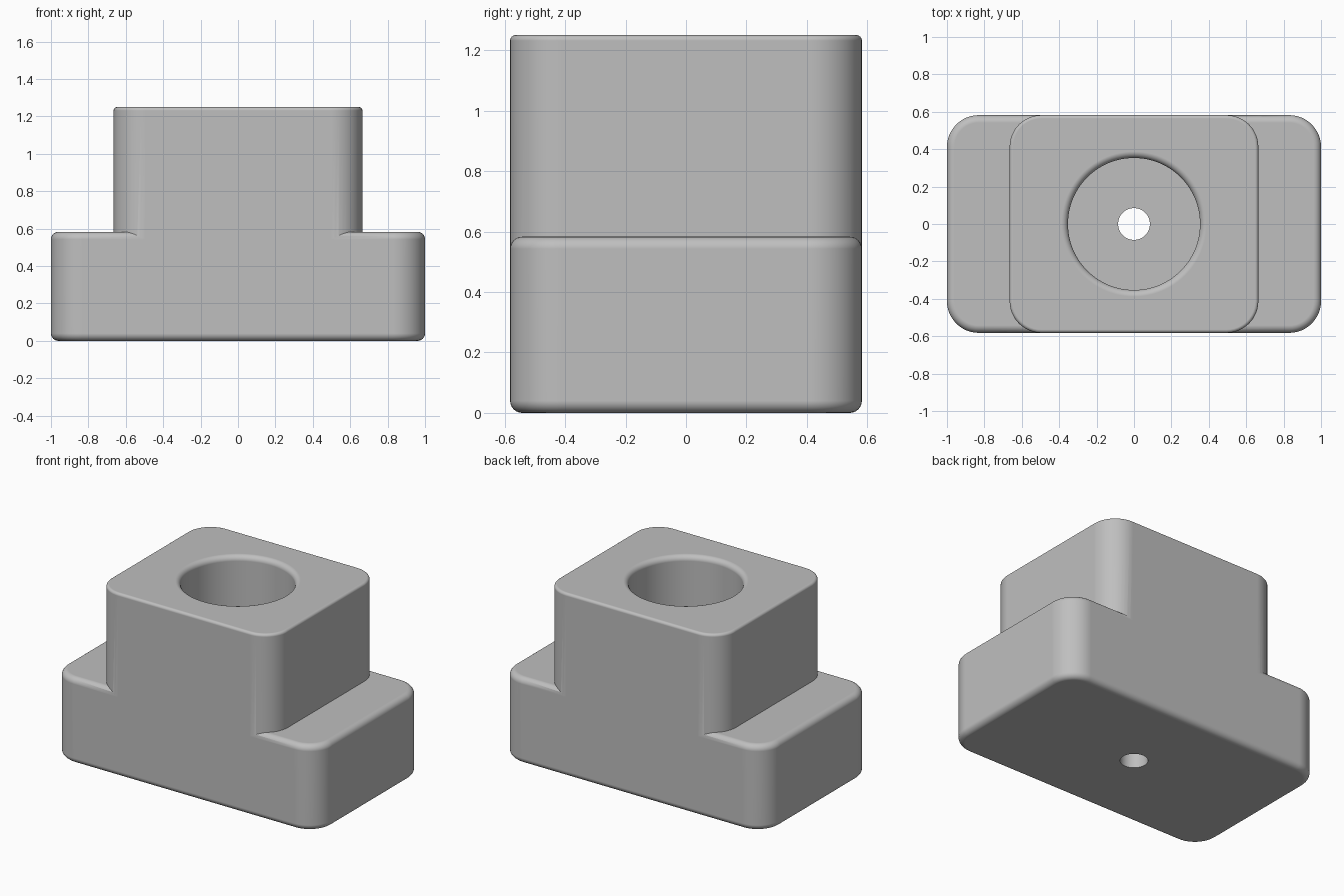
import bpy, bmesh, math
from math import sin, cos, pi, radians

if "Cube" in bpy.data.objects:
    bpy.data.objects.remove(bpy.data.objects["Cube"])

steel = bpy.data.materials.new("plain grey")
steel.diffuse_color = (0.52, 0.52, 0.52, 1)
steel.use_nodes = True
steel.node_tree.nodes["Principled BSDF"].inputs["Base Color"].default_value = steel.diffuse_color

HALF_Y, CORNER = 0.582, 0.17


def loft(name, rings):
    """Skin a stack of equal-length rings and cap both ends."""
    bm = bmesh.new()
    loops = [[bm.verts.new(p) for p in ring] for ring in rings]
    n = len(loops[0])
    for a, b in zip(loops, loops[1:]):
        for i in range(n):
            j = (i + 1) % n
            bm.faces.new((a[i], a[j], b[j], b[i]))
    bm.faces.new(loops[0][::-1])
    bm.faces.new(loops[-1])
    mesh = bpy.data.meshes.new(name)
    bm.to_mesh(mesh)
    bm.free()
    mesh.materials.append(steel)
    obj = bpy.data.objects.new(name, mesh)
    bpy.context.collection.objects.link(obj)
    return obj


def rounded_rect(hx, inset, z, steps=12):
    """Rounded rectangle outline, shrunk by inset."""
    pts = []
    r = CORNER - inset
    for q, (sx, sy) in enumerate(((1, 1), (-1, 1), (-1, -1), (1, -1))):
        for k in range(steps + 1):
            a = (q + k / steps) * pi / 2
            pts.append((sx * (hx - CORNER) + r * cos(a),
                        sy * (HALF_Y - CORNER) + r * sin(a), z))
    return pts


def block(name, hx, z0, z1, low, high, steps=6):
    """Rounded block with filleted bottom (low) and top (high) rims."""
    rings = []
    if low:
        for k in range(steps):
            a = k / steps * pi / 2
            rings.append(rounded_rect(hx, low * (1 - sin(a)), z0 + low * (1 - cos(a))))
        rings.append(rounded_rect(hx, 0, z0 + low))
    else:
        rings.append(rounded_rect(hx, 0, z0))
    for k in range(steps + 1):
        a = k / steps * pi / 2
        rings.append(rounded_rect(hx, high * (1 - cos(a)), z1 - high + high * sin(a)))
    return loft(name, rings)


def lathe(name, profile, n=96):
    return loft(name, [[(r * cos(2 * pi * i / n), r * sin(2 * pi * i / n), z)
                        for i in range(n)] for r, z in profile])


def apply_boolean(target, other, operation):
    mod = target.modifiers.new(operation.lower(), 'BOOLEAN')
    mod.operation, mod.solver, mod.object = operation, 'EXACT', other
    bpy.context.view_layer.objects.active = target
    bpy.ops.object.modifier_apply(modifier=mod.name)
    bpy.data.objects.remove(other, do_unlink=True)


# wide foot and narrower neck, flush on front and back
body = block("stepped_block", 1.0, 0.0, 0.583, 0.04, 0.04)
neck = block("neck", 0.665, 0.3, 1.25, 0, 0.018)
apply_boolean(body, neck, 'UNION')

# blind bore with a rounded mouth, and a small hole through its floor
FLOOR, BORE, LIP, TOP = 0.25, 0.353, 0.035, 1.25
profile = [(0.085, -0.1), (0.085, FLOOR), (BORE, FLOOR)]
for k in range(7):
    a = k / 6 * pi / 2
    profile.append((BORE + LIP * (1 - cos(a)), TOP - LIP + LIP * sin(a)))
profile.append((BORE + LIP, TOP + 0.1))
bore = lathe("bore_cutter", profile)
apply_boolean(body, bore, 'DIFFERENCE')

# smooth fillets, flat large faces
bpy.ops.object.select_all(action='DESELECT')
body.select_set(True)
bpy.context.view_layer.objects.active = body
bpy.ops.object.shade_smooth_by_angle(angle=radians(30))
wn = body.modifiers.new("weighted_normals", 'WEIGHTED_NORMAL')
wn.keep_sharp = True
